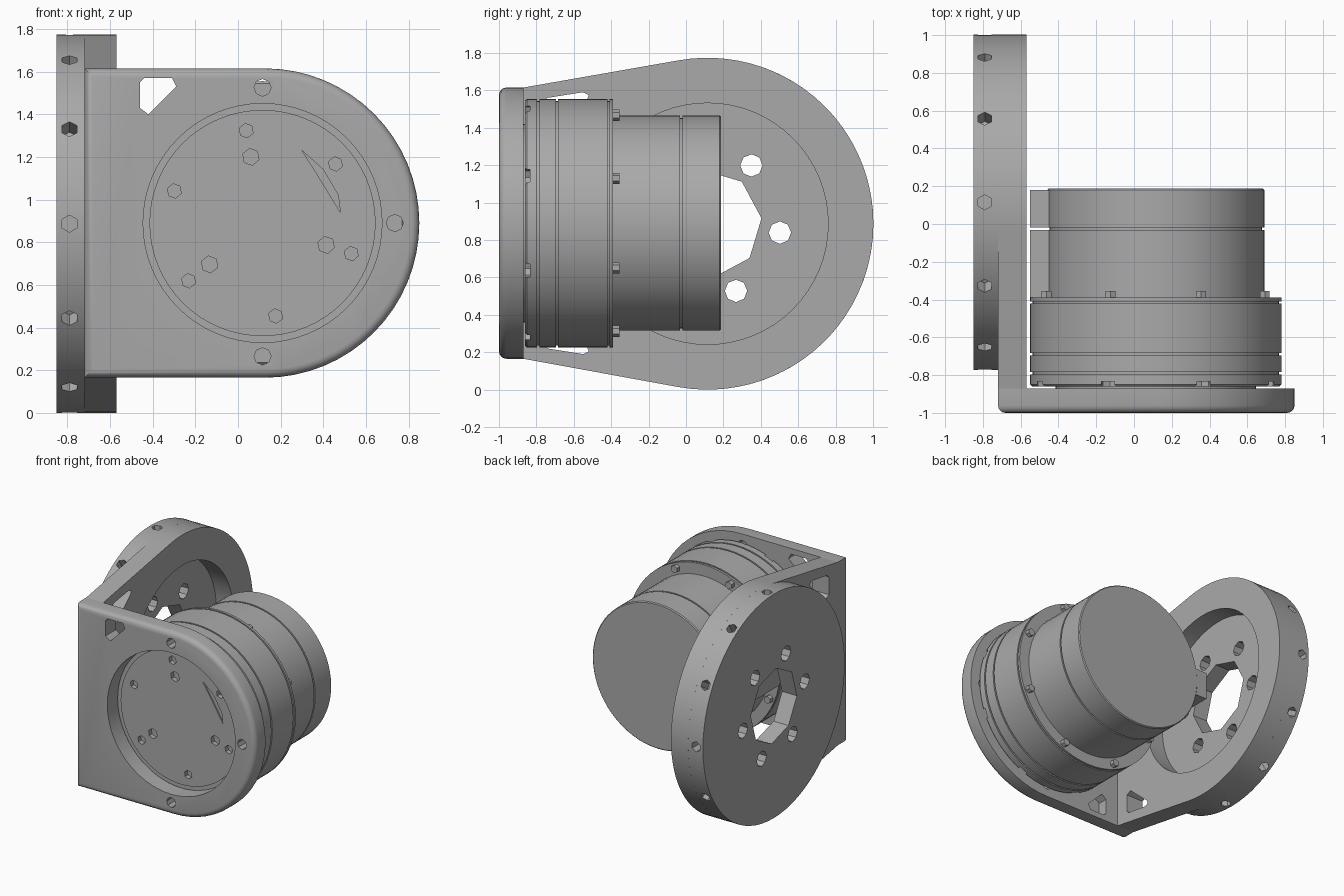
import bpy, bmesh
from math import sin, cos, pi, radians, atan2, acos
from mathutils import Vector

if "Cube" in bpy.data.objects:
    bpy.data.objects.remove(bpy.data.objects["Cube"])

mat = bpy.data.materials.new("machined_grey")
mat.use_nodes = True
GREY = (0.4, 0.4, 0.4, 1)
mat.diffuse_color = GREY
mat.node_tree.nodes["Principled BSDF"].inputs["Base Color"].default_value = GREY

MID = 0.89             # height of both axes
AX = 0.115             # motor axis x and disc axis y
DISC_R = 0.887


def circle(cx, cz, r, n=64, turn=0.0):
    return [(cx + r * cos(turn + 2 * pi * i / n), cz + r * sin(turn + 2 * pi * i / n))
            for i in range(n)]


def mirror_z(pts):
    return [(a, 2 * MID - b) for a, b in pts]


def add_prism(bm, pts, axis, lo, hi):
    """Extrude a 2D outline along x (outline in y,z) or y (outline in x,z)."""
    def place(p, t):
        return (t, p[0], p[1]) if axis == "x" else (p[0], t, p[1])
    a = [bm.verts.new(place(p, lo)) for p in pts]
    b = [bm.verts.new(place(p, hi)) for p in pts]
    n = len(pts)
    faces = [bm.faces.new(a), bm.faces.new(b)]
    for i in range(n):
        j = (i + 1) % n
        faces.append(bm.faces.new((a[i], a[j], b[j], b[i])))
    bmesh.ops.recalc_face_normals(bm, faces=faces)


def add_rod(bm, centre, direction, r, length, n=6):
    """Small rod centred on a point."""
    d = Vector(direction).normalized()
    m = d.to_track_quat("Z", "Y").to_matrix().to_4x4()
    m.translation = Vector(centre)
    bmesh.ops.create_cone(bm, cap_ends=True, segments=n, radius1=r, radius2=r,
                          depth=length, matrix=m)


def finish(bm, name):
    me = bpy.data.meshes.new(name)
    bm.to_mesh(me)
    bm.free()
    ob = bpy.data.objects.new(name, me)
    me.materials.append(mat)
    bpy.context.scene.collection.objects.link(ob)
    return ob


def cut(ob, bm):
    """Subtract the shapes in bm from ob."""
    tool = finish(bm, "cutter")
    tool.hide_render = True
    mod = ob.modifiers.new("cut", "BOOLEAN")
    mod.operation, mod.solver, mod.object = "DIFFERENCE", "EXACT", tool
    select(ob)
    bpy.ops.object.modifier_apply(modifier="cut")
    bpy.data.objects.remove(tool)


def select(ob):
    bpy.ops.object.select_all(action="DESELECT")
    ob.select_set(True)
    bpy.context.view_layer.objects.active = ob


def smooth(ob):
    select(ob)
    bpy.ops.object.shade_smooth_by_angle(angle=radians(30))


# Front plate: square on one side, round on the other, softened front rim
R = 0.725
outline = [(-0.72, MID + R), (-0.72, MID - R)]
outline += [(0.125 + R * cos(t), MID + R * sin(t))
            for t in (radians(-90 + 180 * i / 32) for i in range(33))]
bm = bmesh.new()
add_prism(bm, outline, "y", -1, -0.87)
rim = [e for e in bm.edges if all(v.co.y < -0.99 for v in e.verts)]
bmesh.ops.bevel(bm, geom=rim, offset=0.04, segments=4, profile=0.5, affect="EDGES")
front_plate = finish(bm, "front_plate")

# Motor opening, bolt holes, and corner windows (lower one is a blind pocket)
window = [(-0.46, 1.43), (-0.46, 1.55), (-0.44, 1.57), (-0.31, 1.57),
          (-0.29, 1.53), (-0.42, 1.40)]
bm = bmesh.new()
add_prism(bm, circle(AX, MID, 0.56), "y", -1.1, -0.8)
for dx, dz in ((0, 0.635), (0, -0.625), (0.62, 0)):
    add_prism(bm, circle(AX + dx, MID + dz, 0.04, 8), "y", -1.1, -0.8)
add_prism(bm, window, "y", -1.1, -0.8)
add_prism(bm, mirror_z(window), "y", -0.95, -0.8)
cut(front_plate, bm)
smooth(front_plate)

# Side plate: straight flanks running tangent into the disc
px, pz = -0.87 - AX, R
reach = (px * px + pz * pz) ** 0.5
t0 = atan2(pz, px) - acos(DISC_R / reach)
outline = [(-0.87, MID + R), (-0.87, MID - R)]
outline += [(AX + DISC_R * cos(t), DISC_R * (1 + sin(t)))
            for t in (-t0 + 2 * t0 * i / 48 for i in range(49))]
bm = bmesh.new()
add_prism(bm, outline, "x", -0.72, -0.57)
side_plate = finish(bm, "side_plate")
window = [(-0.76, 1.40), (-0.76, 1.54), (-0.74, 1.56), (-0.55, 1.59),
          (-0.52, 1.575), (-0.53, 1.55), (-0.72, 1.38)]
bm = bmesh.new()
add_prism(bm, circle(AX, DISC_R, 0.645), "x", -0.8, -0.5)
for w in (window, mirror_z(window)):
    add_prism(bm, w, "x", -0.8, -0.5)
cut(side_plate, bm)
smooth(side_plate)

# Mounting disc with centre bore, bolt circle and radial rim holes
bm = bmesh.new()
add_prism(bm, circle(AX, DISC_R, DISC_R, 72), "x", -0.85, -0.72)
disc = finish(bm, "mounting_disc")
bm = bmesh.new()
add_prism(bm, circle(AX, DISC_R, 0.29, 8, 0.1), "x", -0.9, -0.6)
for i in range(6):
    t = radians(53 + 60 * i)
    add_prism(bm, circle(AX + 0.39 * cos(t), DISC_R + 0.39 * sin(t), 0.06, 8), "x", -0.9, -0.6)
for i in range(12):
    d = Vector((0, cos(i * pi / 6), sin(i * pi / 6)))
    add_rod(bm, Vector((-0.79, AX, DISC_R)) + d * DISC_R, d, 0.04, 0.2)
cut(disc, bm)
smooth(disc)

# Motor: turned body with grooves, wide front section and narrower rear can
profile = [(0.53, -0.875), (0.53, -0.86), (0.655, -0.86), (0.665, -0.85)]


def groove(r, y):
    return [(r, y - 0.006), (r - 0.012, y - 0.006), (r - 0.012, y + 0.006), (r, y + 0.006)]


for y in (-0.79, -0.69, -0.415):
    profile += groove(0.665, y)
profile += [(0.665, -0.39), (0.575, -0.39)] + groove(0.575, -0.025)
profile += [(0.575, 0.18), (0.568, 0.187)]
N = 64
bm = bmesh.new()
rings = [[bm.verts.new((p[0], y, p[1])) for p in circle(AX, MID, r, N)] for r, y in profile]
bm.faces.new(rings[0])
bm.faces.new(rings[-1])
for a, b in zip(rings, rings[1:]):
    for i in range(N):
        j = (i + 1) % N
        bm.faces.new((a[i], a[j], b[j], b[i]))
bmesh.ops.recalc_face_normals(bm, faces=bm.faces)
motor = finish(bm, "motor_body")

# Face pits, the curved slit, and notches around the front edge
bm = bmesh.new()
for r, angles, size in ((0.315, (100, 218, -19), 0.04), (0.44, (100, 39, 160, 218, -19, -82), 0.034)):
    for deg in angles:
        t = radians(deg)
        add_prism(bm, circle(AX + r * cos(t), MID + r * sin(t), size, 6, t), "y", -0.95, -0.84)
add_prism(bm, [(0.30, 1.23), (0.37, 1.12), (0.48, 0.94), (0.47, 1.02), (0.40, 1.14)],
          "y", -0.95, -0.865)
for i in range(8):
    t = radians(22.5 + 45 * i)
    add_prism(bm, circle(AX + 0.635 * cos(t), MID + 0.635 * sin(t), 0.05, 8), "y", -0.95, -0.835)
cut(motor, bm)
smooth(motor)

# Bolt ends behind the motor flange
bm = bmesh.new()
for i in range(8):
    t = radians(22.5 + 45 * i)
    add_rod(bm, (AX + 0.625 * cos(t), -0.38, MID + 0.625 * sin(t)), (0, 1, 0), 0.03, 0.05)
finish(bm, "flange_bolts")

# Cable box along the rear can, in two sections
bm = bmesh.new()
box = [(-0.55, MID - 0.11), (-0.3, MID - 0.11), (-0.3, MID + 0.11), (-0.55, MID + 0.11)]
add_prism(bm, box, "y", -0.39, -0.031)
add_prism(bm, box, "y", -0.019, 0.18)
finish(bm, "cable_box")
